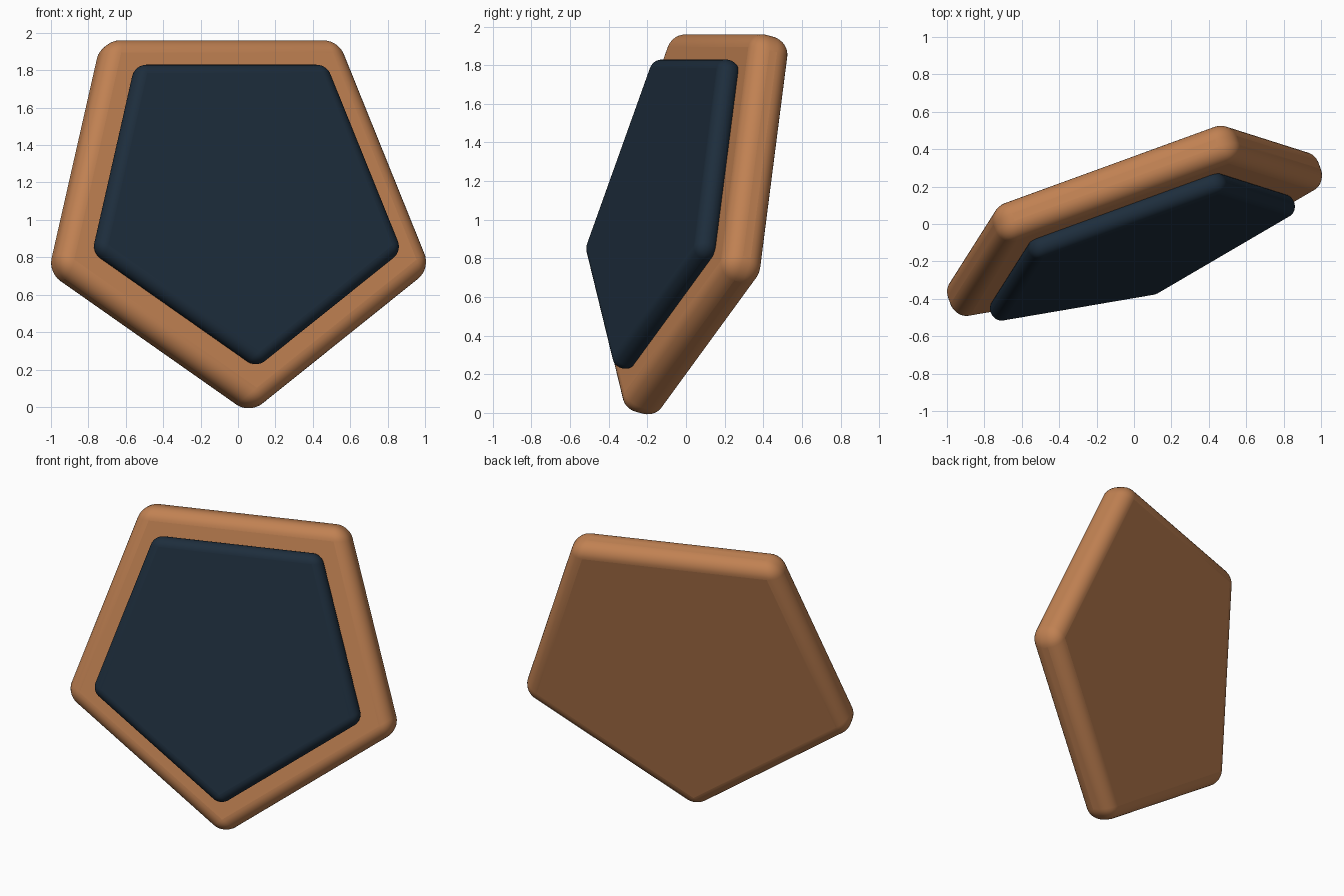
import bpy, math
from mathutils import Matrix, Vector

if "Cube" in bpy.data.objects:
    bpy.data.objects.remove(bpy.data.objects["Cube"])

TURN, LEAN = math.radians(20), math.radians(14.5)
# local x = along the top edge, local y = up the face, local z = out of the front
ROT = Matrix.Rotation(TURN, 3, 'Z') @ Matrix.Rotation(math.radians(90) - LEAN, 3, 'X')
NORMAL = ROT @ Vector((0, 0, 1))


def material(name, rgb):
    m = bpy.data.materials.new(name)
    m.diffuse_color = (*rgb, 1)
    m.use_nodes = True
    m.node_tree.nodes["Principled BSDF"].inputs["Base Color"].default_value = m.diffuse_color
    return m


def pentagon_slab(name, centre, radius, thick, bevel, mat):
    """Point-down pentagonal slab with a rounded rim."""
    bpy.ops.mesh.primitive_cylinder_add(vertices=5, radius=radius, depth=thick)
    ob = bpy.context.object
    ob.name = name
    # the first vertex sits on local +y; turn it to point down
    ob.data.transform(Matrix.Rotation(math.pi, 4, 'Z'))
    ob.matrix_world = Matrix.Translation(centre) @ ROT.to_4x4()
    ob.data.materials.append(mat)
    b = ob.modifiers.new("round", 'BEVEL')
    b.width = bevel
    b.segments = 8
    b.limit_method = 'NONE'
    bpy.ops.object.shade_smooth_by_angle(angle=math.radians(40))
    return ob


# wide backing plate
pentagon_slab("backing_plate", Vector((-0.023, 0.02, 1.067)), 1.13, 0.215, 0.086,
              material("tan", (0.53, 0.22, 0.085)))
# raised dark panel on the front
pentagon_slab("front_panel", Vector((-0.027, 0.02, 1.067)) + NORMAL * 0.152, 0.922, 0.122, 0.058,
              material("navy", (0.0123, 0.0262, 0.045)))
